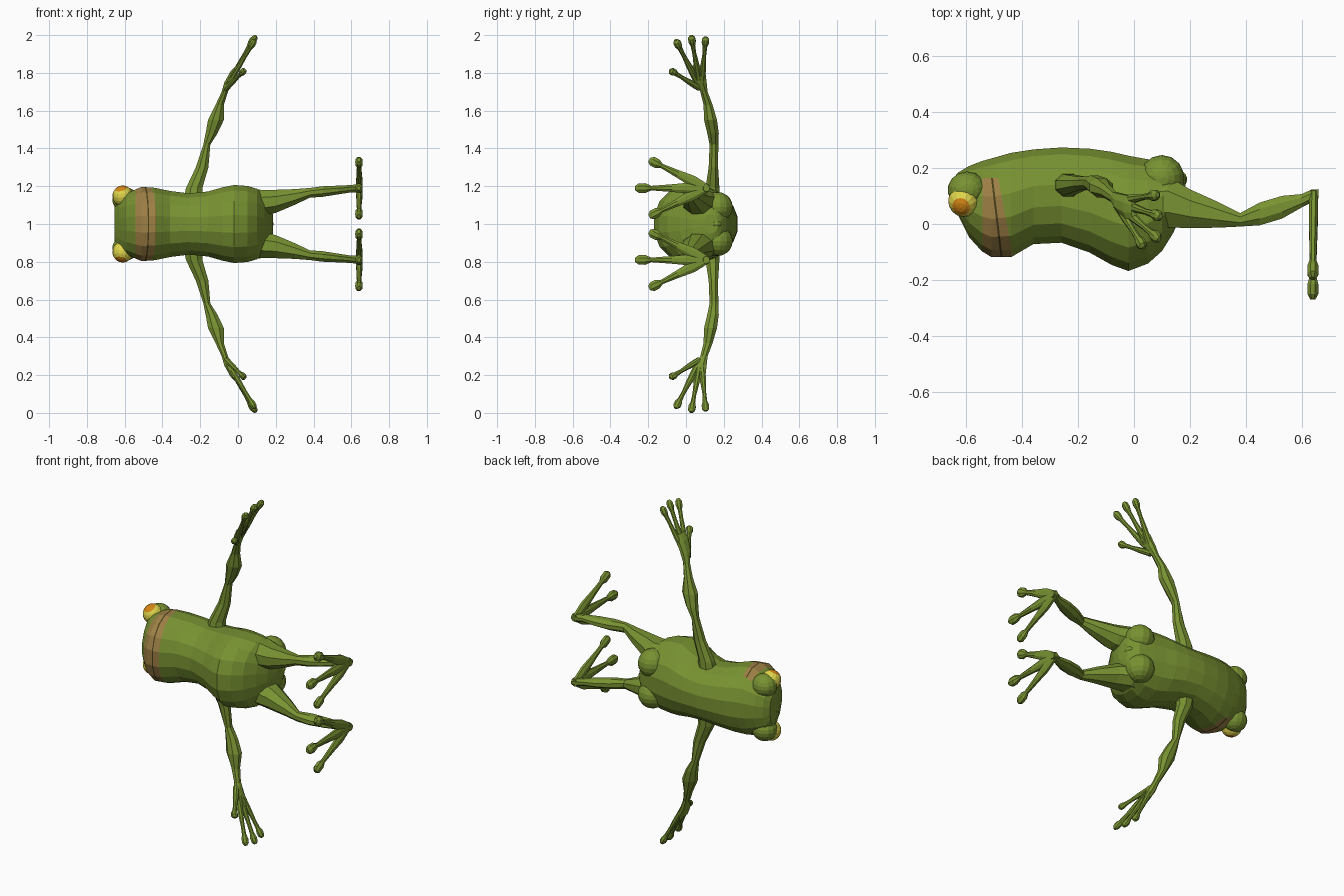
import bpy, bmesh, math
from mathutils import Vector as V

if "Cube" in bpy.data.objects:
    bpy.data.objects.remove(bpy.data.objects["Cube"])


def material(name, rgb):
    m = bpy.data.materials.new(name)
    m.diffuse_color = (*rgb, 1)
    m.use_nodes = True
    m.node_tree.nodes["Principled BSDF"].inputs["Base Color"].default_value = m.diffuse_color
    return m


GREEN = material("skin green", (0.19, 0.29, 0.032))
LIP = material("lip tan", (0.34, 0.215, 0.06))
DARK = material("mouth dark", (0.07, 0.05, 0.012))
YELLOW = material("eye yellow", (0.74, 0.67, 0.07))
ORANGE = material("iris orange", (0.66, 0.24, 0.008))


def finish(bm, name, mats):
    bmesh.ops.recalc_face_normals(bm, faces=bm.faces)
    me = bpy.data.meshes.new(name)
    bm.to_mesh(me)
    bm.free()
    for m in mats:
        me.materials.append(m)
    ob = bpy.data.objects.new(name, me)
    bpy.context.collection.objects.link(ob)
    return ob


def loft(rings, n=8, power=1.0):
    """Skin through rings given as (centre, half axis u, half axis v)."""
    def p(a):
        return math.copysign(abs(a) ** power, a)
    bm = bmesh.new()
    loops = []
    for c, u, v in rings:
        angles = [2 * math.pi * (i + 0.5) / n for i in range(n)]
        loops.append([bm.verts.new(c + u * p(math.cos(a)) + v * p(math.sin(a))) for a in angles])
    for a, b in zip(loops, loops[1:]):
        for i in range(n):
            j = (i + 1) % n
            bm.faces.new((a[i], a[j], b[j], b[i]))
    bm.faces.new(loops[0])
    bm.faces.new(loops[-1])
    return bm


def ball(name, centre, size, mats, axis=(0, 0, 1), cap=2.0):
    """Ellipsoid whose pole faces axis; faces beyond cap take the second material."""
    bm = bmesh.new()
    bmesh.ops.create_uvsphere(bm, u_segments=14, v_segments=10, radius=1)
    for f in bm.faces:
        f.material_index = int(f.calc_center_median().z > cap)
    q = V((0, 0, 1)).rotation_difference(V(axis))
    for v in bm.verts:
        d = q @ v.co
        v.co = V(centre) + V([d[i] * size[i] for i in range(3)])
    return finish(bm, name, mats)


def digit(name, start, end, width_dir, profile):
    """Finger or toe: thin shaft with a round pad at the tip."""
    start, end = V(start), V(end)
    d = (end - start).normalized()
    u = (V(width_dir) - d * V(width_dir).dot(d)).normalized()
    w = d.cross(u)
    bm = loft([(start.lerp(end, t), u * a, w * b) for t, a, b in profile])
    finish(bm, name, [GREEN])


# Body and head: x, belly y, back y, half width
BODY = [(-.655, .09, .155, .09), (-.63, .03, .185, .14), (-.59, -.05, .21, .165),
        (-.545, -.10, .228, .185), (-.51, -.122, .238, .2), (-.44, -.122, .258, .195),
        (-.36, -.075, .27, .178), (-.26, -.07, .277, .165), (-.16, -.105, .273, .175),
        (-.08, -.15, .262, .198), (-.02, -.172, .248, .21), (.05, -.145, .235, .205),
        (.1, -.1, .225, .19), (.14, -.035, .215, .16), (.17, .03, .19, .11), (.185, .09, .17, .05)]
bm = loft([(V((x, (a + b) / 2, 1)), V((0, (b - a) / 2, 0)), V((0, 0, w))) for x, a, b, w in BODY], 16, .92)

# Mouth: cut the lip band and dark mouth line into the head
CUTS = [((-.543, 0, 1), (1, 0, 0)), ((-.455, 0, 1), (1, .19, 0)),
        ((-.492, 0, 1), (1, .12, 0)), ((-.485, 0, 1), (1, .12, 0)), ((0, .165, 1), (0, 1, 0))]
for co, no in CUTS:
    faces = [f for f in bm.faces if -.6 < f.calc_center_median().x < -.36]
    geom = set(faces)
    for f in faces:
        geom.update(f.edges, f.verts)
    bmesh.ops.bisect_plane(bm, geom=list(geom), plane_co=co, plane_no=no)
for f in bm.faces:
    c = f.calc_center_median()
    side = [(c - V(co)).dot(V(no)) > 0 for co, no in CUTS]
    if side[0] and not side[1] and not side[4]:
        f.material_index = 2 if side[2] and not side[3] else 1
finish(bm, "body", [GREEN, LIP, DARK])

# Tail stub
ball("tail_stub", (.165, .16, 1), (.025, .03, .02), [GREEN])

# Arm: x, y, z above the middle, half size in x, half size in y
ARM = [(-.24, .135, .1, .06, .05), (-.232, .14, .19, .047, .04), (-.19, .145, .3, .036, .027),
       (-.165, .148, .42, .02, .025), (-.14, .143, .48, .034, .033), (-.117, .13, .55, .045, .037),
       (-.097, .117, .63, .024, .026), (-.07, .095, .7, .018, .021), (-.05, .076, .75, .024, .036),
       (-.02, .06, .81, .02, .046), (.0, .052, .84, .01, .036)]
# Leg: x, y, z from the middle, half size in y, half size in z
LEG = [(.02, .07, .11, .10, .08), (.12, .08, .112, .1, .075), (.2, .055, .12, .075, .066),
       (.3, .033, .143, .05, .045), (.38, .015, .165, .026, .028), (.45, .036, .172, .044, .03),
       (.53, .06, .18, .044, .025), (.6, .083, .187, .026, .021), (.635, .1, .19, .025, .024),
       (.66, .108, .19, .018, .02)]
FINGERS = [((-.04, .085, .76), (.085, .105, .99)), ((-.04, .07, .76), (.095, .027, .997)),
           ((-.04, .055, .76), (.09, -.055, .975)), ((-.06, .07, .72), (.035, -.085, .815))]
TOES = [((.643, .11, .19), (.64, -.195, .34)), ((.643, .12, .19), (.64, -.27, .19)),
        ((.643, .11, .19), (.64, -.195, .04))]
FINGER_SHAPE = [(0, .018, .016), (.35, .016, .014), (.6, .011, .011), (.78, .013, .012),
                (.87, .021, .018), (.95, .02, .017), (1, .009, .008)]
TOE_SHAPE = [(0, .022, .016), (.25, .032, .018), (.5, .022, .015), (.78, .013, .012),
             (.86, .028, .021), (.95, .027, .021), (1, .012, .01)]

for s, tag in ((1, "upper"), (-1, "lower")):
    def at(x, y, z):
        return V((x, y, 1 + s * z))

    bm = loft([(at(x, y, z), V((a, 0, 0)), V((0, b, 0))) for x, y, z, a, b in ARM])
    finish(bm, tag + "_arm", [GREEN])
    bm = loft([(at(x, y, z), V((0, a, 0)), V((0, 0, b))) for x, y, z, a, b in LEG])
    finish(bm, tag + "_leg", [GREEN])
    for i, (a, b) in enumerate(FINGERS):
        digit(f"{tag}_finger_{i + 1}", at(*a), at(*b), (0, 1, 0), FINGER_SHAPE)
    for i, (a, b) in enumerate(TOES):
        digit(f"{tag}_toe_{i + 1}", at(*a), at(*b), (0, 0, 1), TOE_SHAPE)
    # Hip bulge
    ball(tag + "_hip", at(.1, .165, .09), (.08, .082, .08), [GREEN])
    # Eye and the socket behind it
    ball(tag + "_eye_socket", at(-.597, .122, .128), (.07, .066, .066), [GREEN])
    ball(tag + "_eye", at(-.61, .082, .148), (.055, .057, .056), [YELLOW, ORANGE],
         V((-.2, -.42, .88 * s)).normalized(), .7)
